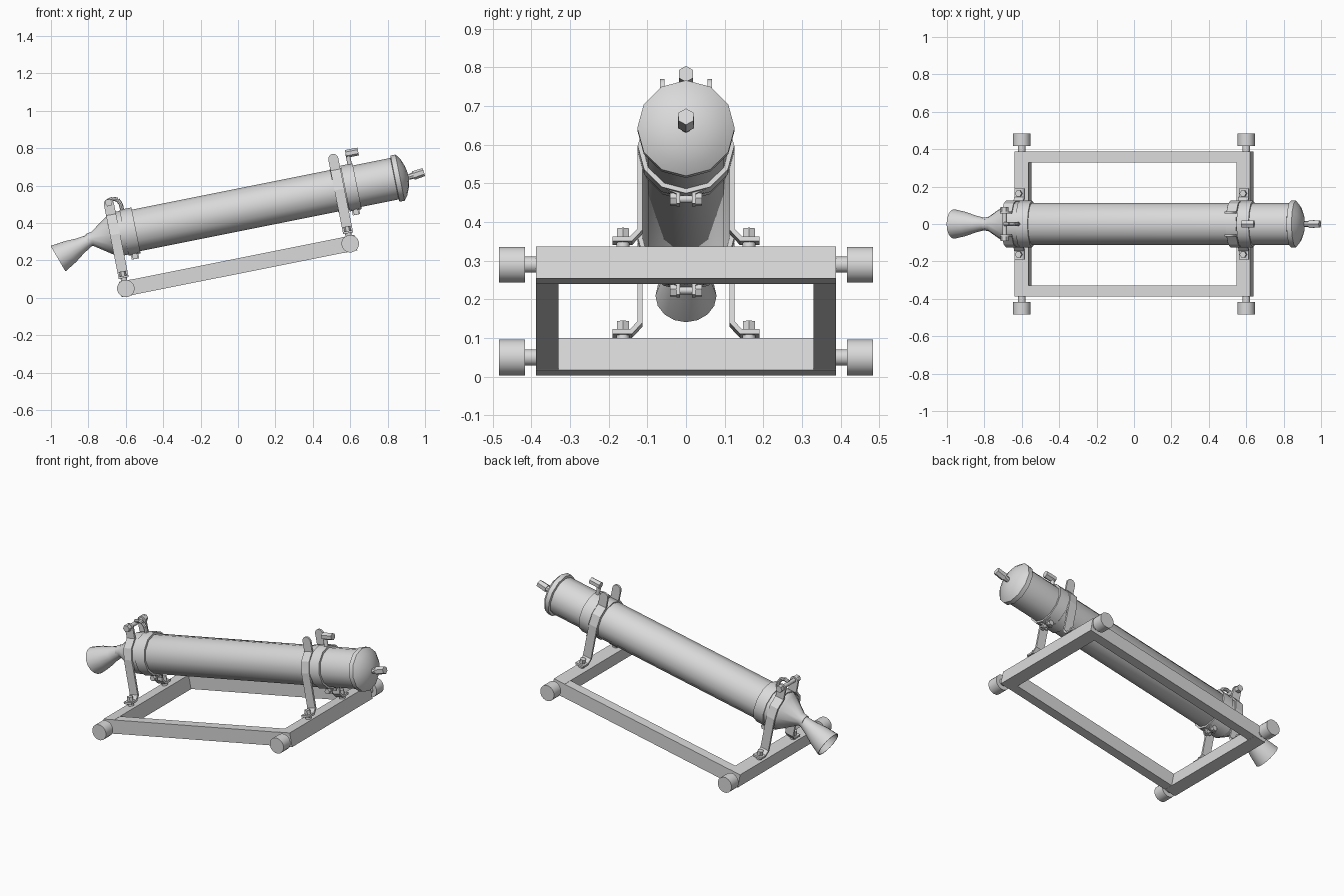
import bpy, bmesh, math
from mathutils import Matrix, Vector

if "Cube" in bpy.data.objects:
    bpy.data.objects.remove(bpy.data.objects["Cube"])

# Everything is laid out level, then tilted together
TILT = Matrix.Translation((0, 0, 0.17)) @ Matrix.Rotation(-math.radians(11.3), 4, 'Y')
AX = 0.294   # height of the tube axis above the frame centre

grey = bpy.data.materials.new("light_grey")
grey.diffuse_color = (0.7, 0.7, 0.7, 1)
grey.use_nodes = True
grey.node_tree.nodes["Principled BSDF"].inputs["Base Color"].default_value = grey.diffuse_color


def finish(name, bm, smooth=None):
    bmesh.ops.remove_doubles(bm, verts=bm.verts, dist=1e-5)
    bmesh.ops.recalc_face_normals(bm, faces=bm.faces)
    me = bpy.data.meshes.new(name)
    bm.to_mesh(me)
    bm.free()
    me.transform(TILT)
    me.materials.append(grey)
    ob = bpy.data.objects.new(name, me)
    bpy.context.collection.objects.link(ob)
    if smooth:
        bpy.ops.object.select_all(action='DESELECT')
        ob.select_set(True)
        bpy.context.view_layer.objects.active = ob
        bpy.ops.object.shade_smooth_by_angle(angle=math.radians(smooth))
    return ob


def box(name, lo, hi):
    bm = bmesh.new()
    mid = [(a + b) / 2 for a, b in zip(lo, hi)]
    size = [b - a for a, b in zip(lo, hi)]
    bmesh.ops.create_cube(bm, size=1, matrix=Matrix.Translation(mid) @ Matrix.Diagonal((*size, 1)))
    return finish(name, bm)


def lathe(name, profile, origin, axis, n=12, smooth=35, closed=False):
    """Revolve (distance, radius) points around an axis."""
    bm = bmesh.new()
    q = Vector((0, 0, 1)).rotation_difference(Vector(axis).normalized())
    rings = []
    for d, r in profile:
        rings.append([bm.verts.new(q @ Vector((r * math.cos(2 * math.pi * i / n),
                      r * math.sin(2 * math.pi * i / n), d)) + Vector(origin)) for i in range(n)])
    pairs = list(zip(rings, rings[1:]))
    if closed:
        pairs.append((rings[-1], rings[0]))
    for a, b in pairs:
        for i in range(n):
            j = (i + 1) % n
            bm.faces.new((a[i], a[j], b[j], b[i]))
    if not closed:
        bm.faces.new(rings[0])
        bm.faces.new(rings[-1])
    return finish(name, bm, smooth)


def rod(name, p, q, r, n=12, r2=None):
    d = Vector(q) - Vector(p)
    return lathe(name, [(0, r), (d.length, r2 or r)], p, d, n, 40)


def strip(name, path, u, width, thick):
    """Bent flat bar: (y, z) path given thickness, extruded along the tube."""
    pts = [Vector(p) for p in path]
    offs = []
    for i, p in enumerate(pts):
        a = (p - pts[i - 1]).normalized() if i else None
        b = (pts[i + 1] - p).normalized() if i < len(pts) - 1 else None
        na, nb = [Vector((-t.y, t.x)) if t else None for t in (a, b)]
        na, nb = na or nb, nb or na
        m = (na + nb).normalized()
        offs.append(m * (thick / 2 / max(m.dot(na), 0.5)))
    bm = bmesh.new()
    rows = []
    for p, o in zip(pts, offs):
        rows.append([bm.verts.new((x, c.x, c.y)) for x, c in
                     ((u - width / 2, p - o), (u + width / 2, p - o),
                      (u + width / 2, p + o), (u - width / 2, p + o))])
    for a, b in zip(rows, rows[1:]):
        for i in range(4):
            j = (i + 1) % 4
            bm.faces.new((a[i], a[j], b[j], b[i]))
    bm.faces.new(rows[0])
    bm.faces.new(rows[-1])
    return finish(name, bm)


# Rectangular base frame
for s, side in ((-1, "front"), (1, "back")):
    y = sorted((s * 0.33, s * 0.388))
    box(side + "_frame_rail", (-0.57, y[0], -0.041), (0.57, y[1], 0.041))
for s, side in ((-1, "left"), (1, "right")):
    x = sorted((s * 0.568, s * 0.642))
    box(side + "_frame_crossbar", (x[0], -0.388, -0.042), (x[1], 0.388, 0.042))
    # Round feet on short axles
    for t in (-1, 1):
        u = s * 0.612
        rod(side + "_axle", (u, t * 0.38, 0), (u, t * 0.42, 0), 0.021, 16)
        rod(side + "_roller", (u, t * 0.416, 0), (u, t * 0.484, 0), 0.047, 16)

# Main tube with tapered rear and neck
lathe("tube", [(-0.765, 0.034), (-0.735, 0.038), (-0.645, 0.1), (-0.625, 0.113), (0.92, 0.113)],
      (0, 0, AX), (1, 0, 0), 12)

# Domed front cap with its rim, and the small outlet
lathe("front_cap", [(0.912, 0.113), (0.915, 0.126), (0.942, 0.126), (0.962, 0.1),
                    (0.979, 0.058), (0.987, 0.018)], (0, 0, AX), (1, 0, 0), 12, 50)
rod("outlet_stem", (0.975, 0, AX - 0.008), (1.02, 0, AX - 0.002), 0.013, 8, 0.018)
rod("outlet_tip", (1.015, 0, AX - 0.003), (1.073, 0, AX + 0.004), 0.024, 6, 0.022)

# Flared hollow nozzle angled downwards
nozzle_dir = (-math.cos(math.radians(19)), 0, -math.sin(math.radians(19)))
lathe("nozzle", [(0, 0.036), (0.02, 0.034), (0.07, 0.045), (0.13, 0.064), (0.205, 0.079),
                 (0.205, 0.074), (0.13, 0.059), (0.07, 0.04), (0.02, 0.02), (0.015, 0.003)],
      (-0.742, 0, AX), nozzle_dir, 16, 50)

# Mounting straps: feet, sides hugging the tube, and upright tabs
path = [(0.19, 0.063), (0.142, 0.063), (0.119, 0.088), (0.119, AX),
        (0.104, 0.356), (0.061, 0.4), (0.061, 0.462)]
for s, side in ((-1, "left"), (1, "right")):
    u = s * 0.612
    for t in (-1, 1):
        strip(side + "_strap", [(t * y, z) for y, z in path], u, 0.054, 0.012)
        rod(side + "_strap_tab", (u, t * 0.055, 0.462), (u, t * 0.067, 0.462), 0.027, 16)
        # Foot bolt with spacer and hex head
        rod(side + "_foot_spacer", (u, t * 0.163, 0.03), (u, t * 0.163, 0.06), 0.017, 12)
        rod(side + "_foot_bolt_head", (u, t * 0.163, 0.066), (u, t * 0.163, 0.094), 0.018, 6)

# Bolt through the left strap tabs
rod("tab_bolt", (-0.612, -0.085, 0.468), (-0.612, 0.085, 0.468), 0.012, 12)
for t in (-1, 1):
    rod("tab_bolt_head", (-0.612, t * 0.067, 0.468), (-0.612, t * 0.092, 0.468), 0.021, 6)

# Ring clamps with ears and a tightening bolt underneath
for u, side in ((-0.53, "left"), (0.675, "right")):
    h = 0.033
    lathe(side + "_ring_clamp", [(u - h, 0.11), (u - h, 0.125), (u + h, 0.125), (u + h, 0.11)],
          (0, 0, AX), (1, 0, 0), 12, 35, True)
    for t in (-1, 1):
        strip(side + "_clamp_ear", [(t * 0.055, 0.19), (t * 0.02, 0.174), (t * 0.02, 0.145)],
              u, 0.04, 0.01)
        rod(side + "_clamp_bolt_head", (u, t * 0.025, 0.16), (u, t * 0.041, 0.16), 0.017, 6)
    rod(side + "_clamp_bolt", (u, -0.036, 0.16), (u, 0.036, 0.16), 0.01, 12)
# Thin bands beside the ring clamps
for u, side in ((-0.59, "left"), (0.61, "right")):
    lathe(side + "_inner_band", [(u - 0.028, 0.11), (u - 0.028, 0.119), (u + 0.028, 0.119),
          (u + 0.028, 0.11)], (0, 0, AX), (1, 0, 0), 12, 35, True)

# Valve on the right clamp: post and hex knob
rod("valve_post", (0.692, 0, 0.405), (0.692, 0, 0.475), 0.012, 10)
rod("valve_knob", (0.682, 0, 0.475), (0.75, 0, 0.475), 0.021, 6)

# Bent hook reaching from the left ring to the tab bolt
hook = [(-0.612, 0.48), (-0.585, 0.484), (-0.562, 0.474), (-0.55, 0.45), (-0.548, 0.405)]
for a, b in zip(hook, hook[1:]):
    rod("hook", (a[0], 0, a[1]), (b[0], 0, b[1]), 0.011, 8)
